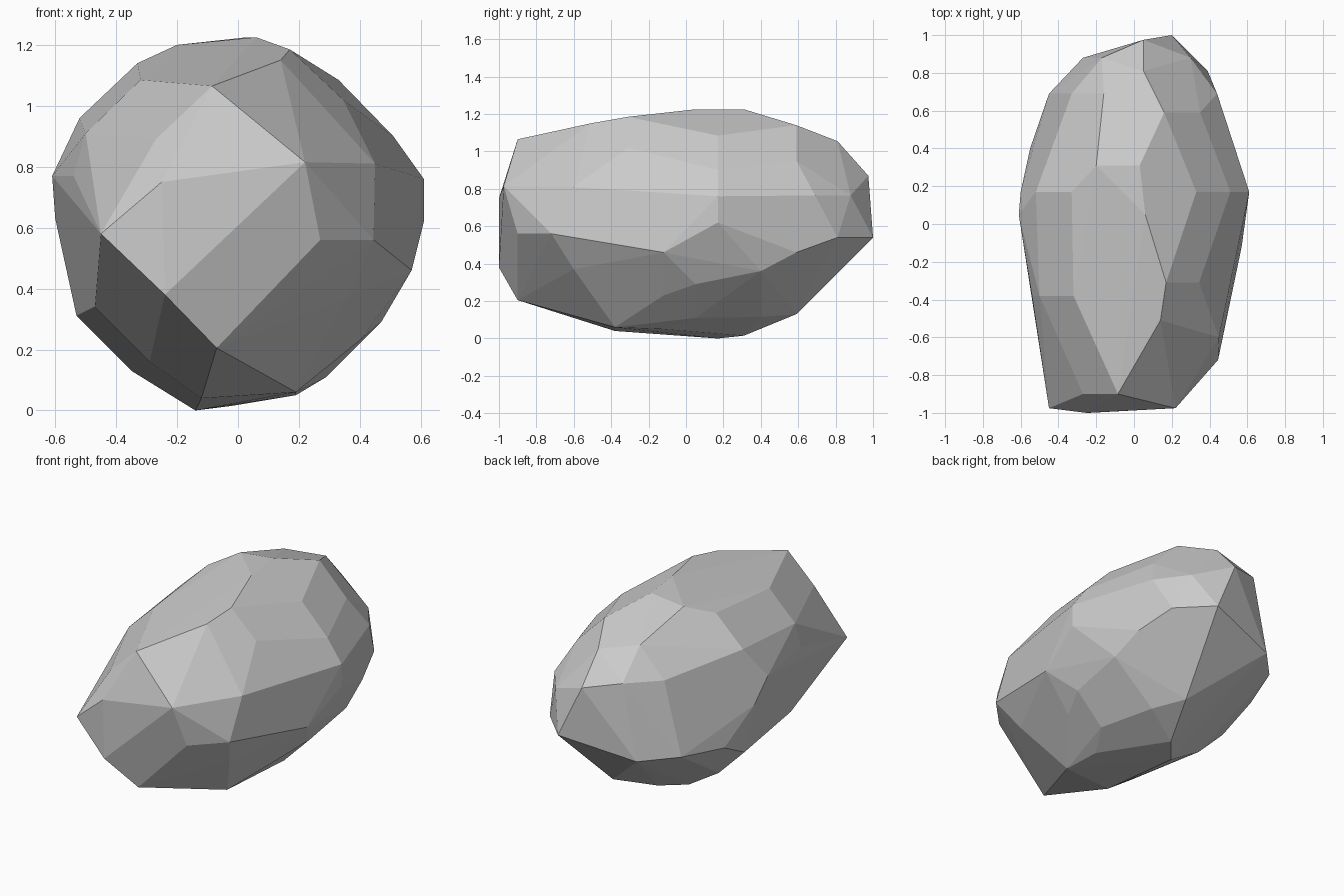
import bpy, bmesh, math

# Faceted boulder: cross-section corners (x, z) at stations along y
sections = {
    -1.00: [(-.25, .75), (-.24, .38)],
    -.975: [(.22, .815), (-.45, .58)],
    -.90: [(-.085, 1.065), (.27, .56), (-.27, .89), (-.07, .205)],
    -.72: [(.445, .56)],
    -.60: [(.45, .81), (.165, .19), (.36, .37)],
    -.51: [(.14, 1.15)],
    -.38: [(-.32, 1.085), (-.5, .91), (-.54, .77), (-.47, .34),
           (-.29, .16), (-.12, .04), (.19, .06)],
    -.31: [(.345, 1.02), (.17, 1.185)],
    -.12: [(.19, .05), (.4, .23), (.57, .46)],
    .05: [(.47, .29), (.29, .11), (.06, 1.225), (-.61, .77)],
    .17: [(-.14, 0), (-.35, .13), (-.53, .31), (-.6, .63), (-.52, .96),
          (-.33, 1.14), (.33, 1.085), (.51, .9), (.61, .76), (.61, .62)],
    .31: [(-.02, .015), (.03, 1.225), (-.2, 1.2)],
    .40: [(-.55, .43), (.48, .36), (.2, .115)],
    .59: [(.16, 1.14), (.35, .95), (.46, .46), (.1, .13), (-.21, .29)],
    .69: [(-.16, 1.09), (-.33, .91), (-.45, .455), (.44, .765)],
    .81: [(.05, 1.055), (.39, .54)],
    .88: [(-.17, .92), (-.27, .45), (.3, .765)],
    .975: [(.05, .87)],
    1.00: [(.2, .54)],
}

# Wrap the corners in a hull and merge nearly flat facets
bm = bmesh.new()
for y, corners in sections.items():
    for x, z in corners:
        bm.verts.new((x, y, z))
hull = bmesh.ops.convex_hull(bm, input=bm.verts)
loose = {v for v in hull["geom_interior"] + hull["geom_unused"]
         if isinstance(v, bmesh.types.BMVert)}
bmesh.ops.delete(bm, geom=list(loose), context='VERTS')
bmesh.ops.dissolve_limit(bm, angle_limit=math.radians(3),
                         verts=bm.verts, edges=bm.edges)
bmesh.ops.recalc_face_normals(bm, faces=bm.faces)

mesh = bpy.data.meshes.new("boulder")
bm.to_mesh(mesh)
bm.free()
bpy.context.collection.objects.link(bpy.data.objects.new("boulder", mesh))
